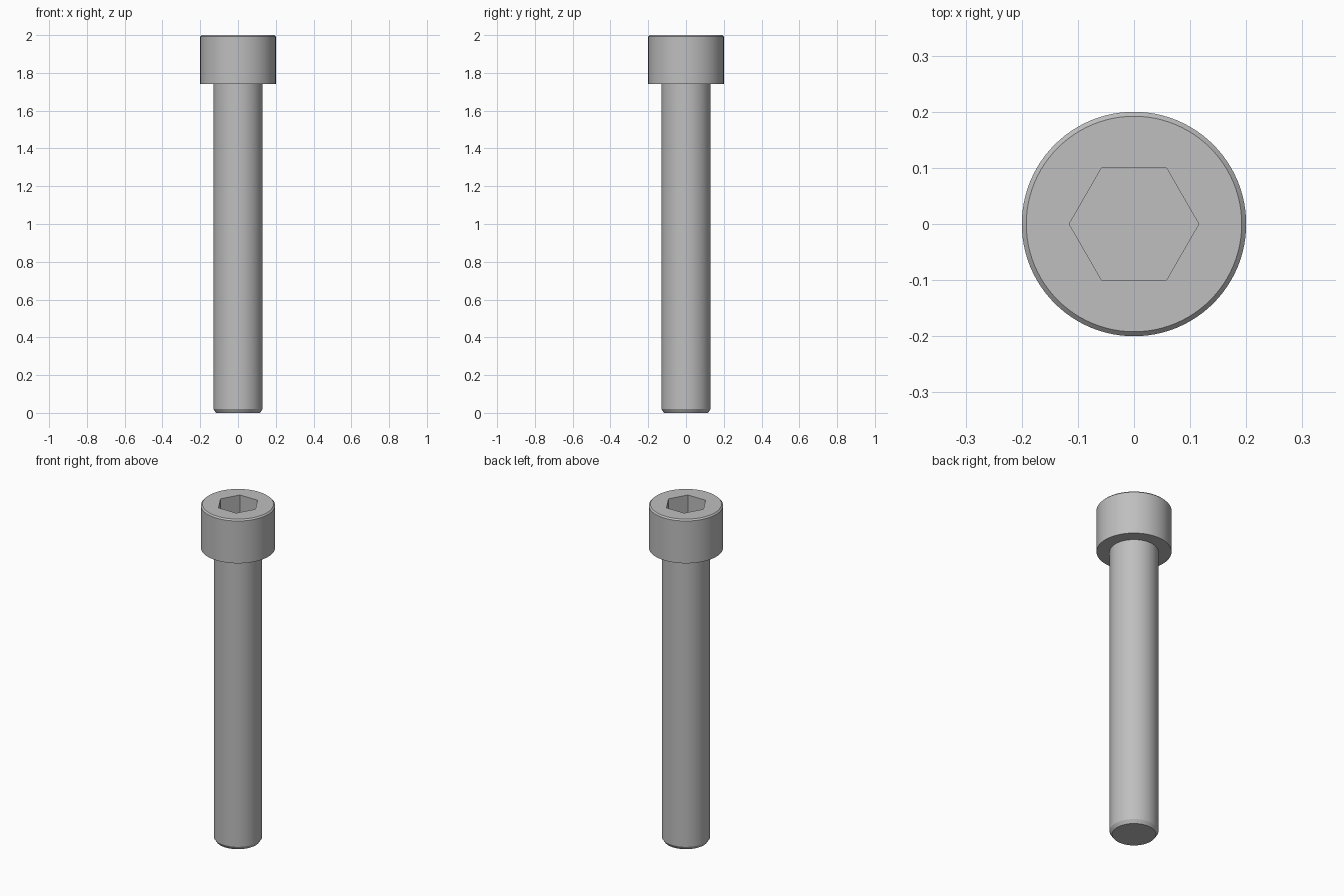
import bpy
import bmesh
import math

cube = bpy.data.objects.get("Cube")
if cube:
    bpy.data.objects.remove(cube, do_unlink=True)

SEGMENTS = 96
TOP = 2.0
HEAD_BASE = 1.74
HEAD_R = 0.2
SHANK_R = 0.13
SOCKET_APOTHEM = 0.1
SOCKET_DEPTH = 0.13

steel = bpy.data.materials.new("steel_grey")
steel.use_nodes = True
grey = (0.52, 0.52, 0.52, 1.0)
steel.diffuse_color = grey
steel.node_tree.nodes["Principled BSDF"].inputs["Base Color"].default_value = grey


def turned_solid(name, profile, segments):
    """Closed solid of revolution from (radius, height) points, bottom to top."""
    bm = bmesh.new()
    rings = []
    for radius, height in profile:
        angles = [2 * math.pi * i / segments for i in range(segments)]
        rings.append([bm.verts.new((radius * math.cos(a), radius * math.sin(a), height))
                      for a in angles])
    for low, high in zip(rings, rings[1:]):
        for i in range(segments):
            j = (i + 1) % segments
            bm.faces.new((low[i], low[j], high[j], high[i]))
    bm.faces.new(rings[0][::-1])
    bm.faces.new(rings[-1])
    mesh = bpy.data.meshes.new(name)
    bm.to_mesh(mesh)
    bm.free()
    mesh.materials.append(steel)
    obj = bpy.data.objects.new(name, mesh)
    bpy.context.collection.objects.link(obj)
    return obj


# Screw body: chamfered tip, plain shank, cylindrical head with a broken top edge
body = turned_solid("cap_screw_body", [
    (SHANK_R - 0.013, 0),
    (SHANK_R, 0.02),
    (SHANK_R, HEAD_BASE),
    (HEAD_R, HEAD_BASE),
    (HEAD_R, TOP - 0.008),
    (HEAD_R - 0.008, TOP),
], SEGMENTS)

# Hexagonal socket, corners on the x axis
hex_r = SOCKET_APOTHEM / math.cos(math.pi / 6)
cutter = turned_solid("socket_cutter", [
    (hex_r, TOP - SOCKET_DEPTH),
    (hex_r, TOP + 0.1),
], 6)
cutter.hide_render = True

cut = body.modifiers.new("hex_socket", 'BOOLEAN')
cut.operation = 'DIFFERENCE'
cut.solver = 'EXACT'
cut.object = cutter

bpy.ops.object.select_all(action='DESELECT')
body.select_set(True)
bpy.context.view_layer.objects.active = body
bpy.ops.object.modifier_apply(modifier=cut.name)
bpy.data.objects.remove(cutter, do_unlink=True)

# Smooth round walls, crisp chamfers and socket edges
bpy.ops.object.shade_smooth_by_angle(angle=math.radians(25))
